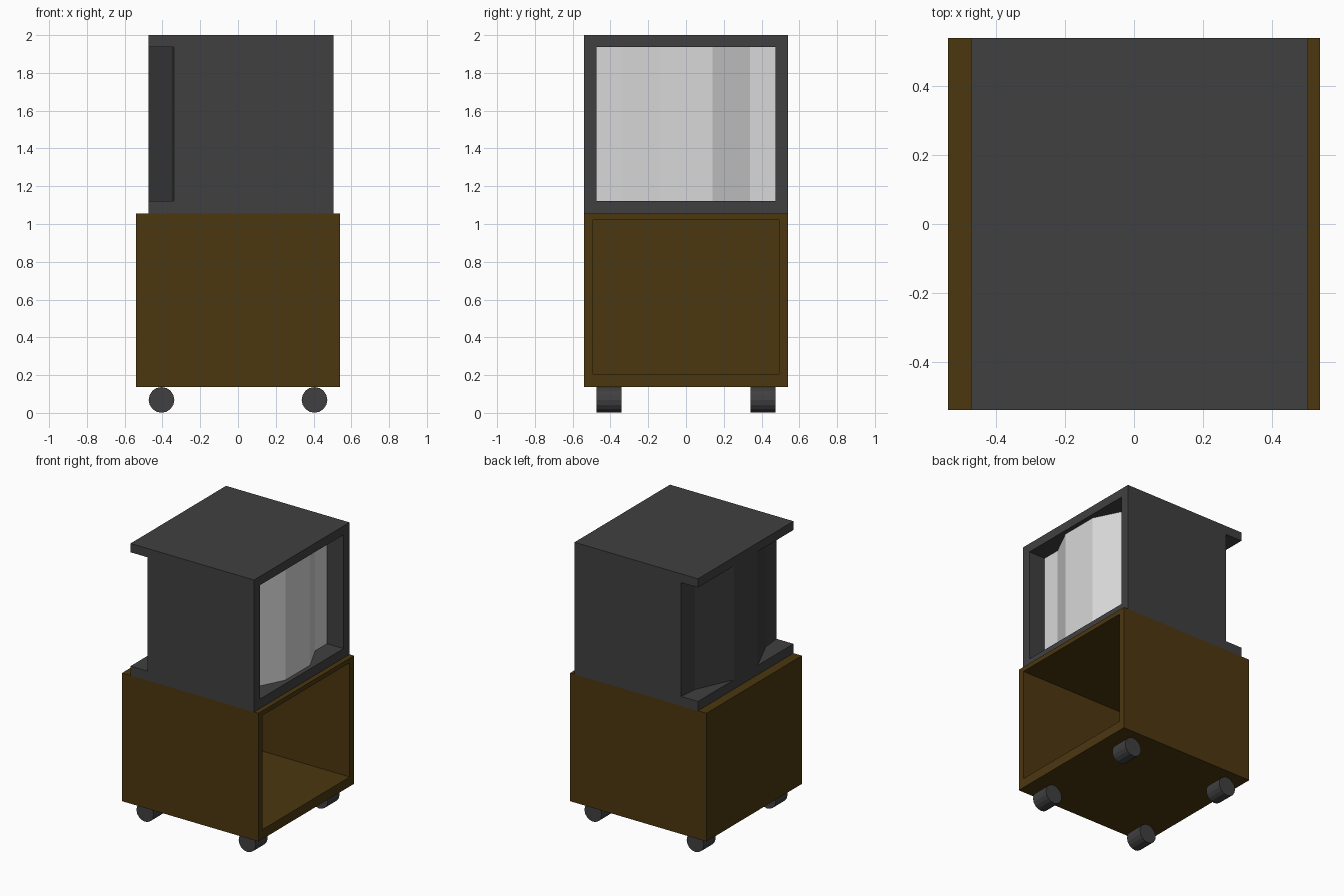
import bpy, bmesh, math
from mathutils import Matrix

if "Cube" in bpy.data.objects:
    bpy.data.objects.remove(bpy.data.objects["Cube"])


def material(name, rgb):
    m = bpy.data.materials.new(name)
    m.diffuse_color = (*rgb, 1)
    m.use_nodes = True
    m.node_tree.nodes["Principled BSDF"].inputs["Base Color"].default_value = m.diffuse_color
    return m


GREY = material("dark grey", (0.051, 0.051, 0.051))
BROWN = material("dark brown", (0.072, 0.038, 0.005))
PALE = material("pale grey", (0.69, 0.69, 0.69))


def finish(name, bm, *mats):
    bmesh.ops.recalc_face_normals(bm, faces=bm.faces)
    me = bpy.data.meshes.new(name)
    bm.to_mesh(me)
    bm.free()
    for m in mats:
        me.materials.append(m)
    ob = bpy.data.objects.new(name, me)
    bpy.context.collection.objects.link(ob)
    return ob


def extrude(name, pts, axis, lo, hi, *mats, rule=None):
    """Extrude a closed outline along z (points are x, y) or x (points are y, z)."""
    bm = bmesh.new()
    place = (lambda a, b: (a, b, lo)) if axis == 'z' else (lambda a, b: (lo, a, b))
    face = bm.faces.new([bm.verts.new(place(a, b)) for a, b in pts])
    out = bmesh.ops.extrude_face_region(bm, geom=[face])
    d = hi - lo
    bmesh.ops.translate(bm, vec=(0, 0, d) if axis == 'z' else (d, 0, 0),
                        verts=[v for v in out["geom"] if isinstance(v, bmesh.types.BMVert)])
    bmesh.ops.recalc_face_normals(bm, faces=bm.faces)
    if rule:
        for f in bm.faces:
            f.material_index = rule(f)
    return finish(name, bm, *mats)


def rect(a0, a1, b0, b1):
    return [(a0, b0), (a1, b0), (a1, b1), (a0, b1)]


H, I = 0.54, 0.473            # outer and inner half widths
Z0, Z1 = 0.137, 1.055         # cabinet bottom and top

# Cabinet: a box open to the right, made by insetting and pushing in that face
bm = bmesh.new()
bmesh.ops.create_cube(bm, size=1)
for v in bm.verts:
    v.co = (v.co.x * 2 * H, v.co.y * 2 * H, Z1 if v.co.z > 0 else Z0)
bm.normal_update()
front = max(bm.faces, key=lambda f: f.normal.x)
bmesh.ops.inset_region(bm, faces=[front], thickness=H - I)
for v in front.verts:
    v.co.z = 1.022 if v.co.z > 0.6 else 0.205
pushed = bmesh.ops.extrude_discrete_faces(bm, faces=[front])["faces"]
bmesh.ops.translate(bm, vec=(-H - I, 0, 0), verts=pushed[0].verts[:])
finish("cabinet", bm, BROWN)

# Display housing: top and bottom plates
XB, XF = -0.473, 0.505
extrude("housing_base", rect(XB, XF, -H, H), 'z', Z1, 1.122, GREY)
extrude("housing_top", rect(XB, XF, -H, H), 'z', 1.937, 2.0, GREY)

# Housing middle: plan outline with faceted screen in front and tapered back
half = [(0.473, 0.14), (0.373, 0.34), (0.373, I), (XF, I), (XF, H),
        (-0.34, H), (-0.352, 0.40), (XB, 0.135)]
outline = half + [(x, -y) for x, y in reversed(half)]


def screen_rule(f):
    c = f.calc_center_median()
    return int(abs(f.normal.z) < 0.5 and f.normal.x > 0.5 and abs(c.y) < I)


extrude("housing_middle_and_screen", outline, 'z', 1.122, 1.937, GREY, PALE, rule=screen_rule)

# Four wheels
R = 0.068
for sx, xname in ((-1, "left"), (1, "right")):
    for sy, yname in ((-1, "front"), (1, "back")):
        bm = bmesh.new()
        bmesh.ops.create_cone(bm, cap_ends=True, segments=16, radius1=R, radius2=R, depth=0.133,
                              matrix=Matrix.Translation((sx * 0.405, sy * 0.407, R + 0.001))
                              @ Matrix.Rotation(math.pi / 2, 4, 'X'))
        finish(f"wheel_{yname}_{xname}", bm, GREY)
